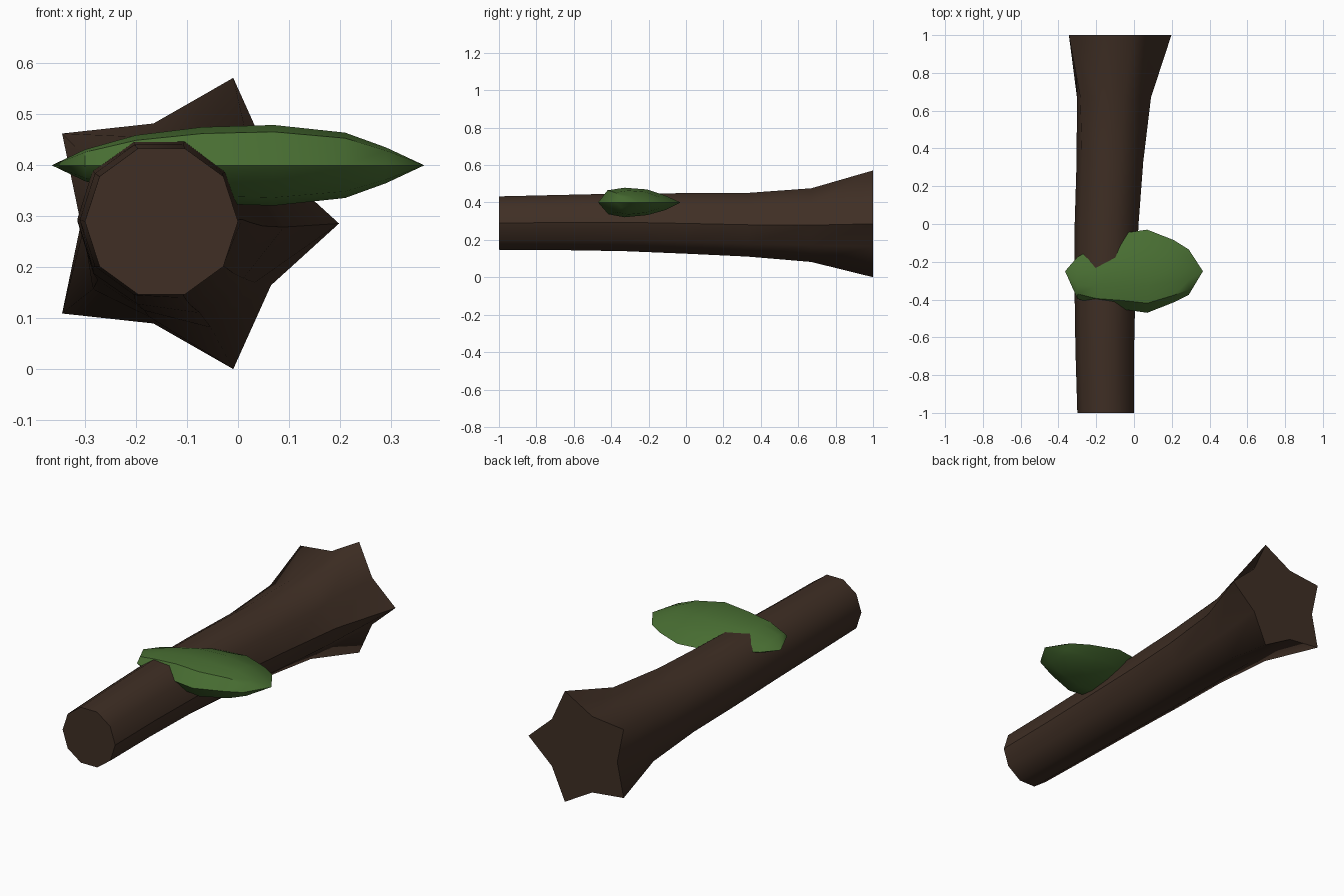
import bpy
import bmesh
import math

if "Cube" in bpy.data.objects:
    bpy.data.objects.remove(bpy.data.objects["Cube"])


def material(name, color):
    m = bpy.data.materials.new(name)
    m.diffuse_color = (*color, 1.0)
    m.use_nodes = True
    m.node_tree.nodes["Principled BSDF"].inputs["Base Color"].default_value = m.diffuse_color
    return m


def loft(bm, rings):
    """Skin neighbouring rings of points with quads; returns the vertex rings."""
    vr = [[bm.verts.new(p) for p in ring] for ring in rings]
    for a, b in zip(vr, vr[1:]):
        n = len(a)
        for i in range(n):
            j = (i + 1) % n
            bm.faces.new((a[i], a[j], b[j], b[i]))
    return vr


def finish(bm, name, mat):
    bmesh.ops.recalc_face_normals(bm, faces=bm.faces)
    me = bpy.data.meshes.new(name)
    bm.to_mesh(me)
    bm.free()
    me.materials.append(mat)
    ob = bpy.data.objects.new(name, me)
    bpy.context.collection.objects.link(ob)
    return ob


bark = material("dark brown bark", (0.050, 0.028, 0.018))
green = material("leaf green", (0.065, 0.155, 0.032))

# Trunk: ten-sided rings that flare into a five-pointed root star
# (y, centre x, centre z, outer radius, inner radius)
stations = [
    (-1.00, -0.150, 0.290, 0.150, 0.150),
    (-0.67, -0.155, 0.293, 0.155, 0.155),
    (-0.33, -0.154, 0.294, 0.162, 0.161),
    (0.00, -0.146, 0.288, 0.170, 0.168),
    (0.33, -0.130, 0.281, 0.179, 0.174),
    (0.67, -0.117, 0.279, 0.207, 0.185),
    (1.00, -0.102, 0.286, 0.300, 0.206),
]
rings = []
for y, cx, cz, outer, inner in stations:
    ring = []
    for i in range(10):
        r = inner if i % 2 else outer
        a = math.radians(36 * i)
        ring.append((cx + r * math.cos(a), y, cz + r * math.sin(a)))
    rings.append(ring)
bm = bmesh.new()
vr = loft(bm, rings)
for f in bm.faces:
    f.smooth = True
# Seam along the right side
for a, b in zip(vr, vr[1:]):
    bm.edges.get((a[0], b[0])).smooth = False
# Flat cut ends
for end in (vr[0], vr[-1]):
    cap = bm.faces.new(end)
    for e in cap.edges:
        e.smooth = False
finish(bm, "trunk", bark)

# Foliage: flattened pointed clump lying across the trunk
section = [(-1, 0), (-0.77, 0.83), (-0.35, 1), (0.2, 0.88), (0.65, 0.45),
           (1, 0), (0.65, -0.5), (0.2, -0.85), (-0.35, -1), (-0.75, -0.8)]
# (x, centre y, half width, half height)
spans = [
    (-0.30, -0.285, 0.110, 0.031),
    (-0.20, -0.275, 0.155, 0.059),
    (-0.07, -0.250, 0.200, 0.075),
    (0.07, -0.250, 0.220, 0.079),
    (0.21, -0.250, 0.165, 0.064),
    (0.29, -0.255, 0.120, 0.035),
]
bm = bmesh.new()
vr = loft(bm, [[(x, cy + hw * u, 0.40 + hh * v) for u, v in section]
               for x, cy, hw, hh in spans])
for ring, tip_x in ((vr[0], -0.365), (vr[-1], 0.365)):
    tip = bm.verts.new((tip_x, -0.25, 0.40))
    for i in range(len(ring)):
        bm.faces.new((ring[i], ring[(i + 1) % len(ring)], tip))
leaf = finish(bm, "leaf_clump", green)
bpy.context.view_layer.objects.active = leaf
leaf.select_set(True)
bpy.ops.object.shade_smooth_by_angle(angle=math.radians(40))
